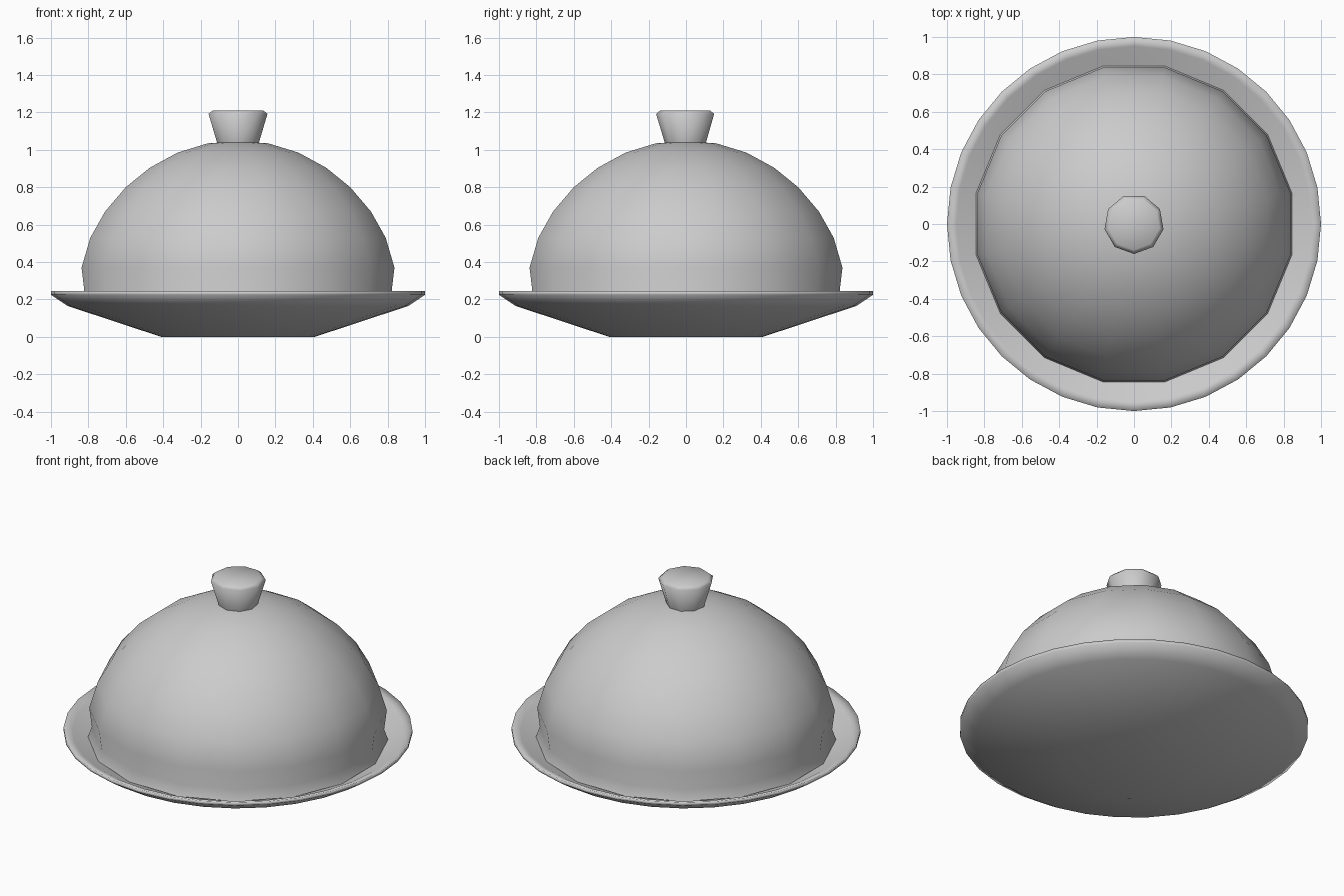
import bpy, bmesh
from math import cos, sin, pi, radians

if "Cube" in bpy.data.objects:
    bpy.data.objects.remove(bpy.data.objects["Cube"])


def lathe(name, profile, sides, phase=0.0):
    """Revolve (radius, z) points around z; radius 0 makes a pole."""
    bm = bmesh.new()
    rings = []
    for r, z in profile:
        if r == 0:
            rings.append([bm.verts.new((0, 0, z))] * sides)
        else:
            rings.append([bm.verts.new((r * cos(phase + 2 * pi * i / sides),
                                        r * sin(phase + 2 * pi * i / sides), z))
                          for i in range(sides)])
    for a, b in zip(rings, rings[1:]):
        for i in range(sides):
            j = (i + 1) % sides
            quad = list(dict.fromkeys([a[i], a[j], b[j], b[i]]))
            bm.faces.new(quad).smooth = True
    mesh = bpy.data.meshes.new(name)
    bm.to_mesh(mesh)
    bm.free()
    obj = bpy.data.objects.new(name, mesh)
    bpy.context.collection.objects.link(obj)
    return obj


# Shallow dish: underside, rim, then the inside of the bowl
lathe("plate", [(0, 0), (0.41, 0), (0.91, 0.165), (1.0, 0.225), (1.0, 0.245),
                (0.95, 0.23), (0.86, 0.185), (0.41, 0.05), (0, 0.05)], 32)

# Domed cover with a slightly flared foot resting in the dish
lathe("dome_cover", [(0.86, 0.185), (0.838, 0.25), (0.853, 0.37), (0.805, 0.53),
                     (0.725, 0.67), (0.612, 0.80), (0.48, 0.905), (0.33, 0.985),
                     (0.165, 1.035), (0, 1.045)], 16, pi / 16)

# Tapered knob on top
lathe("knob", [(0.108, 1.02), (0.16, 1.192), (0.138, 1.21), (0, 1.21)],
      9, radians(-10))
